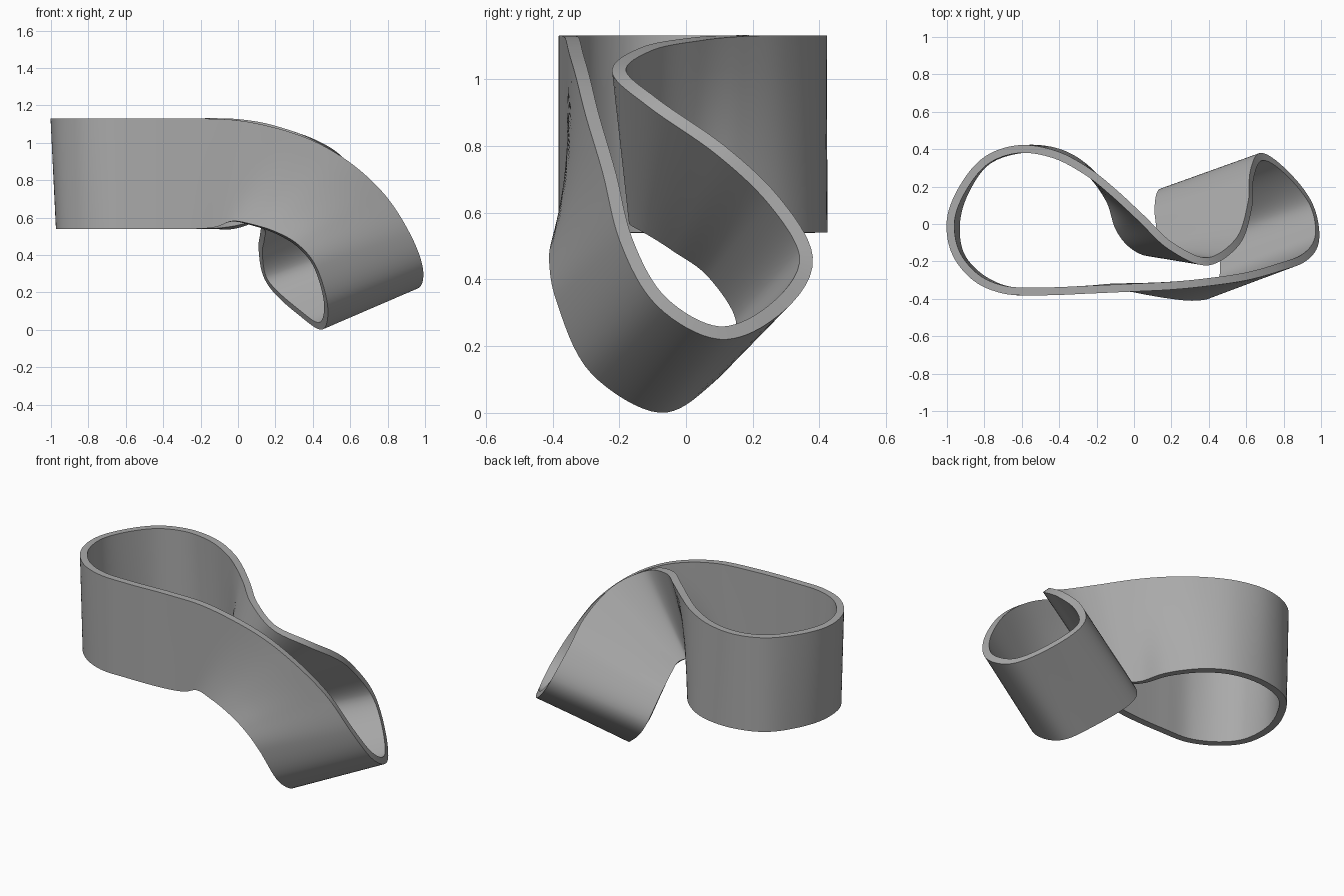
import bpy
import bmesh
from mathutils import Vector

STEPS = 8       # samples between two rulings
ACROSS = 6      # faces across the band width
THICK = 0.042

cube = bpy.data.objects.get("Cube")
if cube:
    bpy.data.objects.remove(cube)


def make_material(name, colour):
    mat = bpy.data.materials.new(name)
    mat.use_nodes = True
    mat.diffuse_color = colour
    mat.node_tree.nodes["Principled BSDF"].inputs["Base Color"].default_value = colour
    return mat


# Upright bend: upper (x, y) and lower (x, y), at constant heights
UPPER_Z, LOWER_Z = 1.13, .54
upright = [
    (-.25, .28, -.25, .29), (-.42, .37, -.4, .38), (-.62, .4, -.6, .4),
    (-.79, .34, -.78, .34), (-.91, .2, -.89, .2), (-.98, .02, -.95, .02),
    (-.95, -.16, -.93, -.16), (-.84, -.29, -.83, -.28), (-.7, -.35, -.69, -.35),
    (-.5, -.36, -.5, -.36), (-.22, -.35, -.24, -.35),
]

# Tilted bend: upper (x, y, z) and lower (x, y, z), from front to crossing wall
tilted = [
    (0, -.34, 1.12, -.12, -.34, .55), (.2, -.33, 1.08, -.03, -.34, .58),
    (.4, -.31, 1.01, .08, -.36, .56), (.6, -.28, .89, .2, -.38, .52),
    (.78, -.23, .72, .32, -.39, .45), (.91, -.18, .52, .41, -.37, .34),
    (.98, -.07, .33, .47, -.27, .13), (.95, .1, .24, .44, -.08, .02),
    (.85, .24, .29, .33, .05, .09), (.68, .36, .47, .15, .17, .27),
    (.63, .26, .64, .12, .08, .42), (.62, .1, .79, .13, -.03, .5),
    (.55, -.1, .93, .13, -.11, .55), (.4, -.2, 1.02, .08, -.15, .57),
    (.2, -.12, 1.09, -.01, -.11, .55), (.04, .03, 1.12, -.08, -.02, .54),
    (-.1, .16, 1.13, -.13, .13, .54),
]

rulings = [(Vector((a, b, UPPER_Z)), Vector((c, d, LOWER_Z))) for a, b, c, d in upright]
rulings += [(Vector(r[:3]), Vector(r[3:])) for r in tilted]
count = len(rulings)

# Spacing between rulings, shared by both rails
gaps = []
for i in range(count):
    here, there = rulings[i], rulings[(i + 1) % count]
    gaps.append(((there[0] - here[0]).length + (there[1] - here[1]).length) ** 0.8)


def tangent(rail, i):
    """Slope of a closed rail at one ruling, weighted by spacing."""
    before, after = gaps[i - 1], gaps[i]
    point = rulings[i][rail]
    back = (point - rulings[i - 1][rail]) / before
    ahead = (rulings[(i + 1) % count][rail] - point) / after
    return (back * after + ahead * before) / (before + after)


def sample(rail, i, t):
    """Smooth cubic point between two neighbouring rulings."""
    j = (i + 1) % count
    p, q = rulings[i][rail], rulings[j][rail]
    m, n = tangent(rail, i) * gaps[i], tangent(rail, j) * gaps[i]
    s = 1 - t
    return (p * (1 + 2 * t) * s * s + m * t * s * s
            + q * t * t * (3 - 2 * t) - n * t * t * s)


# Ruled closed surface between the two rails
bm = bmesh.new()
rows = []
for i in range(count):
    for k in range(STEPS):
        top, low = (sample(rail, i, k / STEPS) for rail in range(2))
        rows.append([bm.verts.new(top.lerp(low, c / ACROSS)) for c in range(ACROSS + 1)])
for i, row in enumerate(rows):
    following = rows[(i + 1) % len(rows)]
    for c in range(ACROSS):
        bm.faces.new((row[c], row[c + 1], following[c + 1], following[c]))
bmesh.ops.recalc_face_normals(bm, faces=bm.faces)
mesh = bpy.data.meshes.new("twisted_band")
bm.to_mesh(mesh)
bm.free()

band = bpy.data.objects.new("twisted_band", mesh)
bpy.context.collection.objects.link(band)
mesh.materials.append(make_material("plain grey", (0.4, 0.4, 0.4, 1)))

# Wall thickness, centred on the surface
wall = band.modifiers.new("wall", "SOLIDIFY")
wall.thickness = THICK
wall.offset = 0

bpy.ops.object.select_all(action="DESELECT")
band.select_set(True)
bpy.context.view_layer.objects.active = band
bpy.ops.object.modifier_apply(modifier=wall.name)
bpy.ops.object.shade_smooth_by_angle(angle=0.7)
